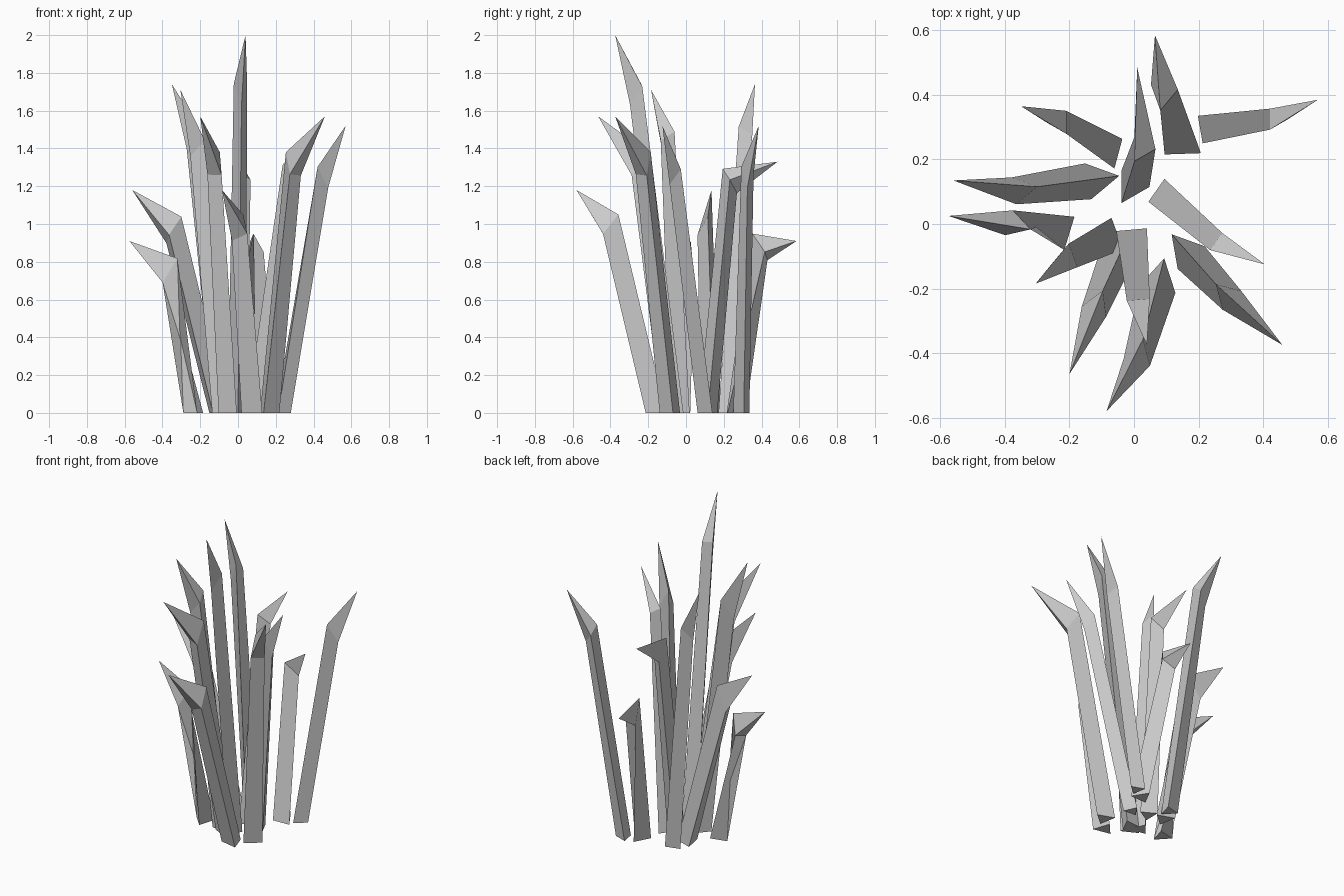
import bpy, bmesh
from math import cos, sin, radians
from mathutils import Vector

TILT = 1.7        # how steeply the bend slopes down towards the outside
MID_SCALE = 0.75  # blade thickness at the bend relative to the base

# base x, y | base radius, base roll | bend x, y, z, roll | tip x, y, z
BLADES = [
    (0.150, 0.250, .065, 92, 0.090, 0.400, 0.87, 140, 0.065, 0.585, 0.91),
    (0.230, 0.297, .050, 10, 0.440, 0.325, 1.25, 0, 0.570, 0.385, 1.52),
    (-0.010, 0.115, .058, 0, 0.023, 0.232, 1.23, 0, 0.010, 0.485, 1.33),
    (-0.075, 0.225, .055, 165, -0.230, 0.315, 1.46, 180, -0.350, 0.365, 1.74),
    (-0.110, 0.138, .065, 130, -0.348, 0.107, 0.96, 130, -0.560, 0.135, 1.18),
    (-0.230, -0.020, .062, 163, -0.365, -0.003, 0.74, 223, -0.575, 0.025, 0.91),
    (-0.080, -0.040, .060, 200, -0.210, -0.105, 1.43, 200, -0.305, -0.185, 1.71),
    (-0.040, -0.075, .063, -58, -0.115, -0.250, 1.30, -53, -0.200, -0.465, 1.57),
    (-0.005, -0.045, .055, 275, 0.015, -0.255, 1.70, 275, 0.040, -0.375, 2.00),
    (0.080, -0.170, .065, 198, 0.015, -0.405, 0.97, 195, -0.085, -0.580, 1.18),
    (0.157, -0.080, .063, 10, 0.287, -0.220, 1.30, 15, 0.460, -0.375, 1.57),
    (0.090, 0.090, .050, -35, 0.270, -0.065, 1.27, -35, 0.405, -0.125, 1.52),
]


def triangle(radius, roll):
    return [Vector((cos(radians(roll + a)), sin(radians(roll + a)), 0)) * radius
            for a in (0, 120, 240)]


def make_blade(name, bx, by, r, roll, mx, my, mz, mid_roll, tx, ty, tz):
    mid, tip = Vector((mx, my, mz)), Vector((tx, ty, tz))
    out = Vector((tx - mx, ty - my, 0)).normalized()
    bm = bmesh.new()
    base = [bm.verts.new(Vector((bx, by, 0)) + p) for p in triangle(r, roll)]
    bend = [bm.verts.new(mid + p - Vector((0, 0, TILT * p.dot(out))))
            for p in triangle(r * MID_SCALE, mid_roll)]
    point = bm.verts.new(tip)
    # closed base, three stem sides, three tip facets
    bm.faces.new(base[::-1])
    for i in range(3):
        j = (i + 1) % 3
        bm.faces.new((base[i], base[j], bend[j], bend[i]))
        bm.faces.new((bend[i], bend[j], point))
    bmesh.ops.recalc_face_normals(bm, faces=bm.faces)
    mesh = bpy.data.meshes.new(name)
    bm.to_mesh(mesh)
    bm.free()
    bpy.context.collection.objects.link(bpy.data.objects.new(name, mesh))


# clump of grass blades
for n, blade in enumerate(BLADES, 1):
    make_blade(f"grass_blade_{n:02d}", *blade)
